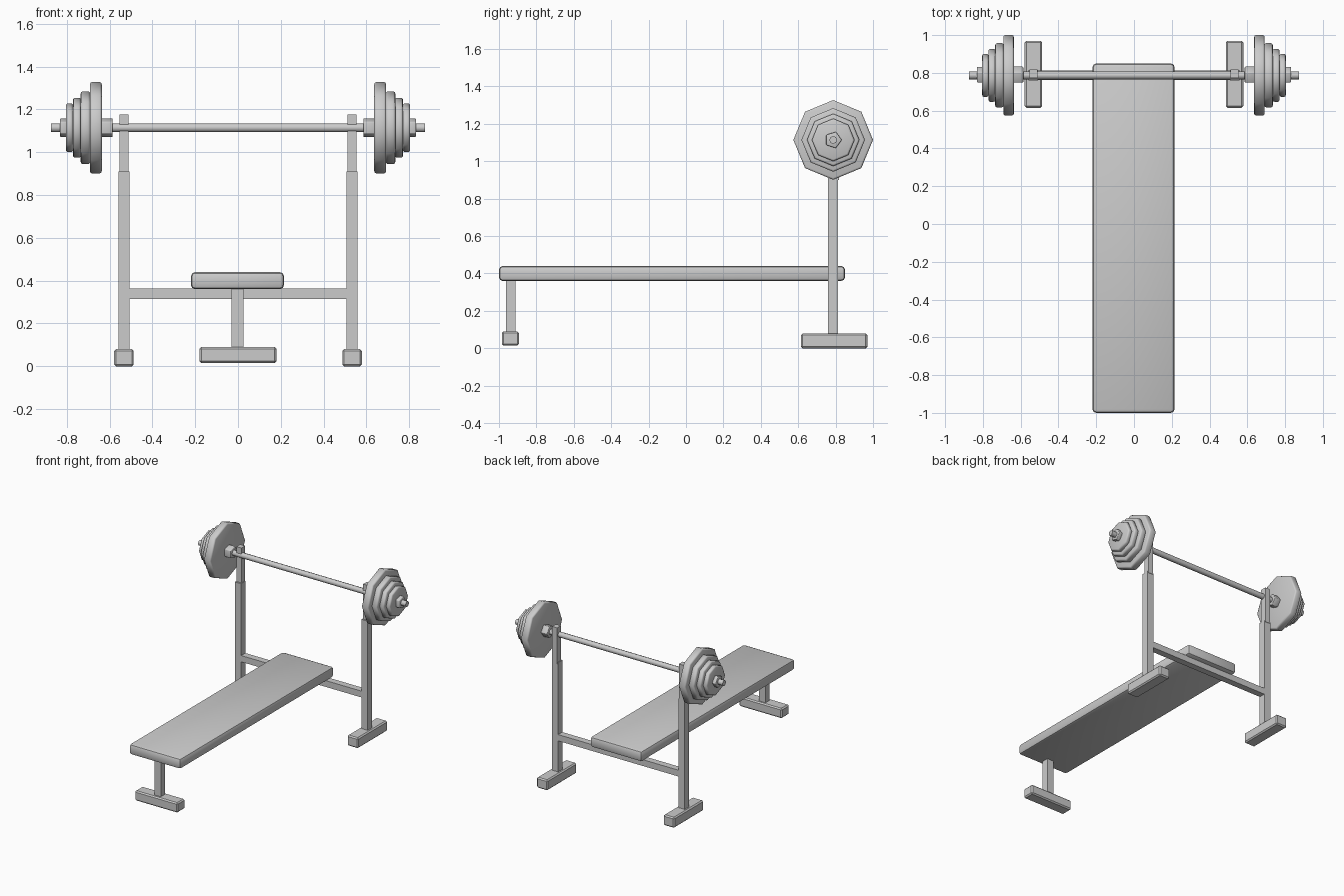
import bpy
import math

cube = bpy.data.objects.get("Cube")
if cube:
    bpy.data.objects.remove(cube, do_unlink=True)

grey = bpy.data.materials.new("light_grey")
grey.use_nodes = True
colour = (0.6, 0.6, 0.6, 1)
grey.diffuse_color = colour
grey.node_tree.nodes["Principled BSDF"].inputs["Base Color"].default_value = colour

RACK_Y = 0.787
BAR_Z = 1.114


def finish(obj, name, bevel, segments, angle):
    obj.name = name
    obj.data.materials.append(grey)
    if bevel:
        mod = obj.modifiers.new("rounded_edges", 'BEVEL')
        mod.width = bevel
        mod.segments = segments
        mod.limit_method = 'ANGLE'
        mod.angle_limit = math.radians(60)
        bpy.ops.object.modifier_apply(modifier=mod.name)
    bpy.ops.object.shade_smooth_by_angle(angle=math.radians(angle))


def box(name, x, y, z, bevel=0.0, segments=1):
    """Box spanning the (low, high) pairs x, y and z."""
    spans = (x, y, z)
    bpy.ops.mesh.primitive_cube_add(size=1, location=[(a + b) / 2 for a, b in spans])
    obj = bpy.context.object
    obj.scale = [b - a for a, b in spans]
    bpy.ops.object.transform_apply(location=False, rotation=False, scale=True)
    finish(obj, name, bevel, segments, 30)


def disc(name, x0, x1, radius, sides=8, bevel=0.0):
    """Prism along the bar axis, with one corner pointing to +y."""
    bpy.ops.mesh.primitive_cylinder_add(
        vertices=sides, radius=radius, depth=abs(x1 - x0),
        location=((x0 + x1) / 2, RACK_Y, BAR_Z), rotation=(0, math.pi / 2, 0))
    finish(bpy.context.object, name, bevel, 2, 50)


# Bench pad and its front support
box("bench_pad", (-0.22, 0.215), (-1, 0.85), (0.36, 0.44), 0.02, 2)
box("front_leg", (-0.03, 0.025), (-0.963, -0.912), (0.08, 0.37))
box("front_foot", (-0.18, 0.18), (-0.985, -0.893), (0.015, 0.09), 0.009)

# Rack: crossbar, telescoping posts and feet
box("crossbar", (-0.53, 0.53), (RACK_Y - 0.025, RACK_Y + 0.025), (0.315, 0.363))
for side, s in (("left", 1), ("right", -1)):
    def span(half):
        return (s * 0.533 - half, s * 0.533 + half)
    box(side + "_post", span(0.026), (RACK_Y - 0.027, RACK_Y + 0.027), (0.07, 0.91))
    box(side + "_post_top", span(0.021), (RACK_Y - 0.015, RACK_Y + 0.03), (0.9, 1.175))
    box(side + "_foot", span(0.046), (0.615, 0.97), (0, 0.08), 0.009)

# Barbell: bar, collars and stepped weight plates
disc("bar", -0.873, 0.873, 0.021)
plates = [(0.636, 0.692, 0.213), (0.69, 0.735, 0.17),
          (0.733, 0.771, 0.14), (0.77, 0.804, 0.114)]
for side, s in (("left", 1), ("right", -1)):
    disc(side + "_inner_collar", s * 0.586, s * 0.64, 0.047, 5, 0.004)
    for i, (x0, x1, radius) in enumerate(plates):
        disc(f"{side}_plate_{i + 1}", s * x0, s * x1, radius, 8, 0.01)
    disc(side + "_outer_collar", s * 0.8, s * 0.832, 0.046, 5, 0.004)
